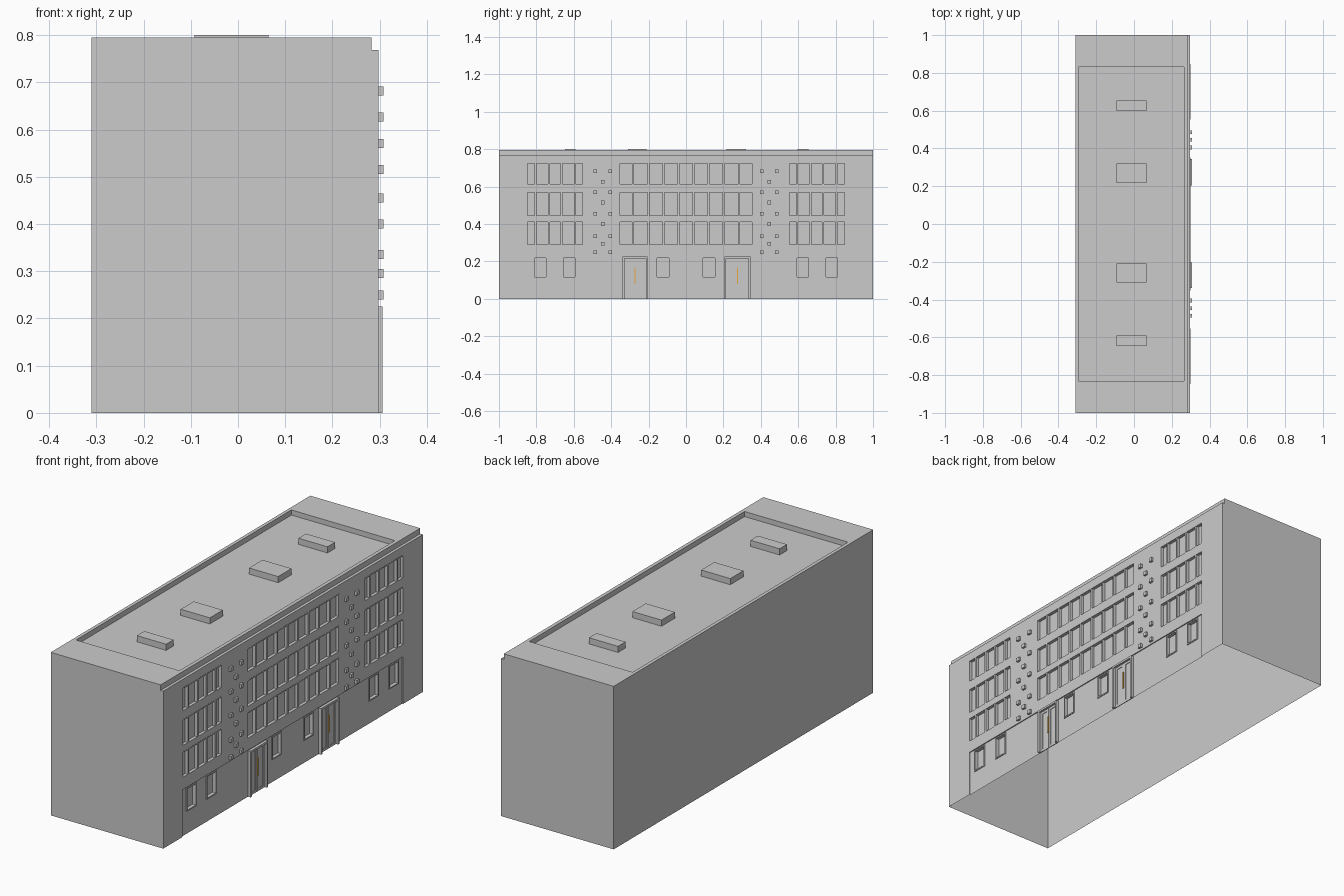
import bpy, bmesh
from mathutils import Matrix, Vector

if "Cube" in bpy.data.objects:
    bpy.data.objects.remove(bpy.data.objects["Cube"])


def boxes(name, items, mat=None):
    """One object from boxes given as (x0, x1, y0, y1, z0, z1)."""
    bm = bmesh.new()
    for x0, x1, y0, y1, z0, z1 in items:
        size = Matrix.Diagonal((x1 - x0, y1 - y0, z1 - z0, 1))
        mid = Vector(((x0 + x1) / 2, (y0 + y1) / 2, (z0 + z1) / 2))
        bmesh.ops.create_cube(bm, size=1, matrix=Matrix.Translation(mid) @ size)
    return finish(name, bm, mat)


def finish(name, bm, mat=None):
    me = bpy.data.meshes.new(name)
    bmesh.ops.recalc_face_normals(bm, faces=bm.faces)
    bm.to_mesh(me)
    bm.free()
    ob = bpy.data.objects.new(name, me)
    bpy.context.collection.objects.link(ob)
    if mat:
        me.materials.append(mat)
    return ob


def cut(ob, cutter):
    cutter.hide_render = True
    mod = ob.modifiers.new("cut", 'BOOLEAN')
    mod.operation = 'DIFFERENCE'
    mod.solver = 'EXACT'
    mod.object = cutter
    bpy.context.view_layer.objects.active = ob
    bpy.ops.object.modifier_apply(modifier=mod.name)
    bpy.data.objects.remove(cutter)


def frame(y0, y1, z0, z1, x0, x1, t, sill=True):
    """Rectangular frame of thickness t lying in the facade plane."""
    out = [(x0, x1, y0, y0 + t, z0, z1), (x0, x1, y1 - t, y1, z0, z1),
           (x0, x1, y0 + t, y1 - t, z1 - t, z1)]
    if sill:
        out.append((x0, x1, y0 + t, y1 - t, z0, z0 + t))
    return out


# layout of the facade
rows = [(0.29, 0.415), (0.445, 0.572), (0.615, 0.727)]
side = [0.553, 0.595, 0.665, 0.733, 0.805, 0.848]
bands = [[-y for y in reversed(side)],
         [-0.352, -0.285, -0.2, -0.12, -0.04, 0.04, 0.12, 0.2, 0.285, 0.352],
         side]
ground = [(s * a - 0.037, s * a + 0.037) for s in (-1, 1) for a in (0.123, 0.625, 0.779)]
doors = [(-0.34, -0.205), (0.205, 0.345)]

# main block, stepped back along the top of the facade
profile = [(-0.31, 0), (0.297, 0), (0.297, 0.768), (0.283, 0.768), (0.283, 0.795), (-0.31, 0.795)]
bm = bmesh.new()
face = bm.faces.new([bm.verts.new((x, -1, z)) for x, z in profile])
ext = bmesh.ops.extrude_face_region(bm, geom=[face])
bmesh.ops.translate(bm, vec=(0, 2, 0), verts=[v for v in ext["geom"] if isinstance(v, bmesh.types.BMVert)])
body = finish("building_body", bm)

# window, ground floor and roof recesses
holes = [(0.282, 0.35, b[0], b[-1], z0, z1) for b in bands for z0, z1 in rows]
cut(body, boxes("recess_cutter", holes + [(-0.293, 0.265, -0.83, 0.83, 0.77, 0.9)]))
cut(body, boxes("ground_floor_cutter", [(0.292, 0.35, -0.85, 0.848, -0.1, 0.23)]))
cut(body, boxes("ground_window_cutter", [(0.279, 0.35, a, b, 0.11, 0.225) for a, b in ground]))

# the shell is open underneath
bm = bmesh.new()
bm.from_mesh(body.data)
under = [f for f in bm.faces if max(v.co.z for v in f.verts) < 0.001]
bmesh.ops.delete(bm, geom=under, context='FACES')
bm.to_mesh(body.data)
bm.free()

# window mullions and frames
bars = []
for b in bands:
    for z0, z1 in rows:
        bars += [(0.282, 0.298, b[0], b[-1], z1 - 0.004, z1)]
        bars += [(0.282, 0.297, y - 0.005, y + 0.005, z0, z1 - 0.004) for y in b[1:-1]]
boxes("window_mullions", bars)
boxes("ground_window_frames", [f for a, b in ground for f in frame(a, b, 0.11, 0.225, 0.279, 0.296, 0.006)])

# decorative studs beside the stair bays
studs = []
for s in (-1, 1):
    for z in (0.25, 0.335, 0.455, 0.57, 0.682):
        studs += [(s * 0.405, z), (s * 0.485, z)]
    studs += [(s * 0.445, z) for z in (0.295, 0.4, 0.515, 0.627)]
h = 0.0095
boxes("facade_studs", [(0.296, 0.308, y - h, y + h, z - h, z + h) for y, z in studs])

# entrances: surround, two leaves, pull handle
orange = bpy.data.materials.new("handle_orange")
orange.diffuse_color = (0.8, 0.4, 0.05, 1)
orange.use_nodes = True
orange.node_tree.nodes["Principled BSDF"].inputs["Base Color"].default_value = orange.diffuse_color
surround, leaves, handles = [], [], []
for a, b in doors:
    m = (a + b) / 2
    surround += frame(a, b, 0, 0.225, 0.291, 0.306, 0.01, sill=False)
    leaves += frame(a + 0.01, m - 0.001, 0, 0.215, 0.291, 0.295, 0.012)
    leaves += frame(m + 0.001, b - 0.01, 0, 0.215, 0.291, 0.295, 0.012)
    handles.append((0.294, 0.3, m - 0.002, m + 0.002, 0.08, 0.167))
boxes("door_surrounds", surround)
boxes("door_leaves", leaves)
boxes("door_handles", handles, orange)

# rooftop vents
vents = [(-0.647, -0.59), (-0.31, -0.21), (0.217, 0.32), (0.597, 0.655)]
boxes("roof_vents", [(-0.092, 0.065, a, b, 0.77, 0.8) for a, b in vents])
